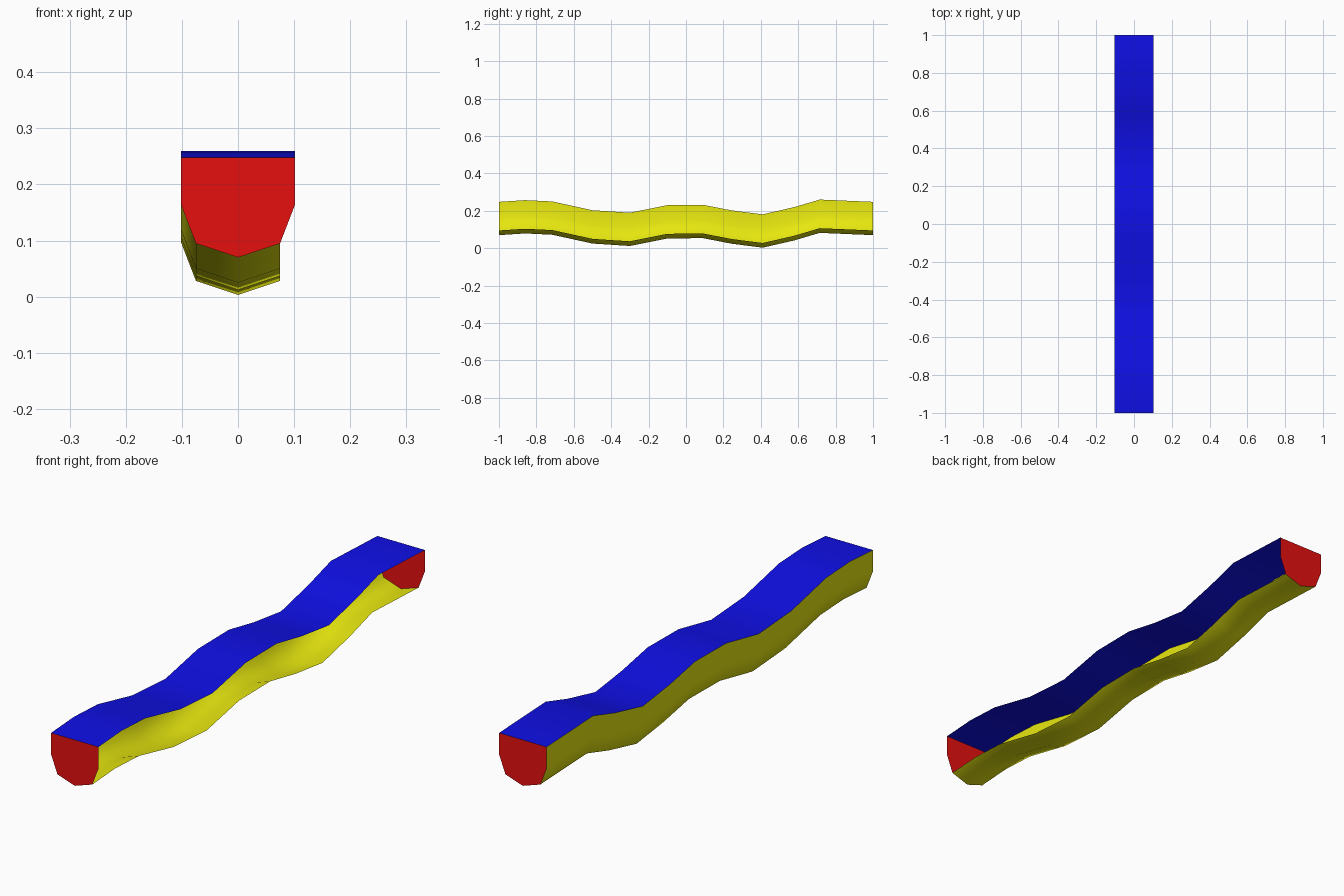
import bpy

cube = bpy.data.objects.get("Cube")
if cube:
    bpy.data.objects.remove(cube)


def material(name, rgb):
    mat = bpy.data.materials.new(name)
    mat.use_nodes = True
    mat.diffuse_color = (*rgb, 1)
    mat.node_tree.nodes["Principled BSDF"].inputs["Base Color"].default_value = (*rgb, 1)
    return mat


yellow = material("yellow", (0.8, 0.8, 0.005))
red = material("red", (0.8, 0.005, 0.005))
blue = material("blue", (0.005, 0.005, 0.8))

# Wavy path along the length: (y, height of the top)
path = [(-1, .248), (-.86, .257), (-.715, .25), (-.5, .203), (-.3, .19), (-.1, .23),
        (.09, .232), (.245, .202), (.41, .181), (.58, .22), (.715, .26), (1, .248)]

# Cross-section below the top: (x, drop), from the wall round to the open side
section = [(-.102, 0), (-.102, .083), (-.075, .153), (0, .178),
           (.075, .153), (.102, .083), (.102, 0)]


def make_object(name, verts, faces, mats):
    mesh = bpy.data.meshes.new(name)
    mesh.from_pydata(verts, [], faces)
    for mat in mats:
        mesh.materials.append(mat)
    for poly in mesh.polygons:
        poly.use_smooth = True
    obj = bpy.data.objects.new(name, mesh)
    bpy.context.collection.objects.link(obj)
    return obj


def sweep(points):
    """Strip faces following the path, one row of points per station."""
    n = len(points)
    verts = [(x, y, top - drop) for y, top in path for x, drop in points]
    faces = [(s * n + i, s * n + i + 1, s * n + n + i + 1, s * n + n + i)
             for s in range(len(path) - 1) for i in range(n - 1)]
    return verts, faces


# Trough: one wall and the keeled bottom; the other side stays open
verts, faces = sweep(section[:5])
make_object("trough", verts, [f[::-1] for f in faces], [yellow])

# End plates
for name, (y, top) in (("front_end", path[0]), ("back_end", path[-1])):
    corners = [(x, y, top - drop) for x, drop in section]
    order = list(range(len(corners)))
    make_object(name, corners, [order if y < 0 else order[::-1]], [red])

# Wavy top sheet
verts, faces = sweep([section[0], section[-1]])
make_object("top_sheet", verts, faces, [blue])
